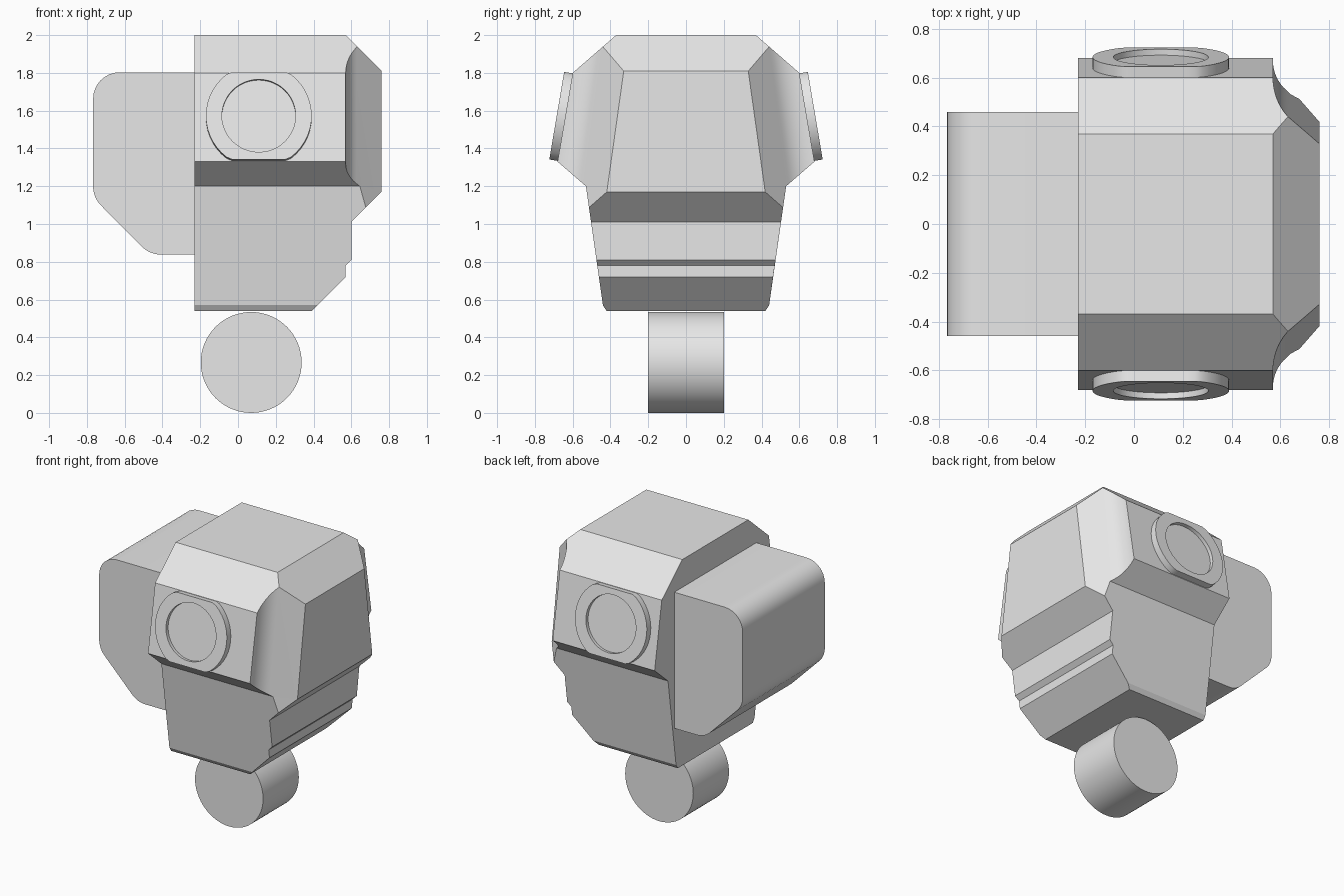
import bpy, bmesh, math
from mathutils import Matrix, Vector

cube = bpy.data.objects.get("Cube")
if cube:
    bpy.data.objects.remove(cube, do_unlink=True)

grey = bpy.data.materials.new("plain grey")
grey.use_nodes = True
grey.diffuse_color = (0.8, 0.8, 0.8, 1)
grey.node_tree.nodes["Principled BSDF"].inputs["Base Color"].default_value = (0.8, 0.8, 0.8, 1)


def prism(name, profile, start, end, place):
    """Extrude a 2D profile from start to end; place maps (a, b, depth) to a point."""
    bm = bmesh.new()
    rings = [[bm.verts.new(place(a, b, d)) for a, b in profile] for d in (start, end)]
    n = len(profile)
    for ring in rings:
        bm.faces.new(ring)
    for i in range(n):
        j = (i + 1) % n
        bm.faces.new((rings[0][i], rings[0][j], rings[1][j], rings[1][i]))
    bmesh.ops.recalc_face_normals(bm, faces=bm.faces)
    mesh = bpy.data.meshes.new(name)
    bm.to_mesh(mesh)
    bm.free()
    mesh.materials.append(grey)
    obj = bpy.data.objects.new(name, mesh)
    bpy.context.collection.objects.link(obj)
    return obj


def boolean(obj, cutter, operation):
    """Apply a boolean and remove the cutter."""
    mod = obj.modifiers.new("cut", 'BOOLEAN')
    mod.operation, mod.object, mod.solver = operation, cutter, 'EXACT'
    graph = bpy.context.evaluated_depsgraph_get()
    graph.update()
    mesh = bpy.data.meshes.new_from_object(obj.evaluated_get(graph))
    obj.modifiers.clear()
    obj.data = mesh
    bpy.data.objects.remove(cutter, do_unlink=True)


def smooth(obj):
    bpy.ops.object.select_all(action='DESELECT')
    obj.select_set(True)
    bpy.context.view_layer.objects.active = obj
    bpy.ops.object.shade_smooth_by_angle(angle=math.radians(25))


def circle(r, n, cx=0, cz=0):
    return [(cx + r * math.cos(2 * math.pi * i / n), cz + r * math.sin(2 * math.pi * i / n))
            for i in range(n)]


def rounded(corners, steps=8):
    """Round each (x, z, radius) corner of a polygon with an arc."""
    out = []
    for i, (x, z, r) in enumerate(corners):
        p = Vector((x, z))
        if r == 0:
            out.append((x, z))
            continue
        u = (Vector(corners[i - 1][:2]) - p).normalized()
        v = (Vector(corners[(i + 1) % len(corners)][:2]) - p).normalized()
        half = u.angle(v) / 2
        centre = p + (u + v).normalized() * r / math.sin(half)
        a = p + u * r / math.tan(half) - centre
        b = p + v * r / math.tan(half) - centre
        for k in range(steps + 1):
            out.append(tuple(centre + a.slerp(b, k / steps) * r / a.slerp(b, k / steps).length))
    return out


def along_y(a, b, d):
    return (a, d, b)


def along_x(a, b, d):
    return (d, a, b)


# Head: front outline intersected with the side outline
front = [(-.23, 2), (.57, 2), (.76, 1.81), (.76, 1.17), (.60, 1.01), (.60, .81),
         (.57, .78), (.57, .72), (.39, .54), (-.23, .54)]
half_side = [(.255, 2.1), (.60, 1.8), (.68, 1.33), (.53, 1.2), (.44, .57), (.38, .48)]
side = half_side + [(-y, z) for y, z in reversed(half_side)]
head = prism("head", front, -1, 1, along_y)
boolean(head, prism("side_cutter", side, -1, 1.2, along_x), 'INTERSECT')

# Scooped corner cuts that lean with the sides
LEAN = .14
scoop = rounded([(.57, 1.5, 0), (.57, .773, .193), (1, .343, 0), (1.2, .343, 0), (1.2, 1.5, 0)])
for s in (1, -1):
    cutter = prism("corner_cutter", scoop, .8, 2.3, lambda a, b, d: (a, s * (b - LEAN * d), d))
    boolean(head, cutter, 'DIFFERENCE')
smooth(head)

# Rounded pack behind the head
pack = rounded([(-.225, 1.803, 0), (-.767, 1.803, .14), (-.767, 1.14, .145),
                (-.467, .838, .145), (-.225, .838, 0)])
smooth(prism("back_pack", pack, -.46, .46, along_y))

# Neck drum
smooth(prism("neck_drum", circle(.267, 64, .07, .267), -.2, .2, along_y))

# Side discs with flattened top and bottom and a shallow recess
disc = [(x, max(-.235, min(.235, z))) for x, z in circle(.28, 48)]
for s, label in ((1, "back"), (-1, "front")):
    tilt = Matrix.Translation((.11, s * .64, 1.566)) @ Matrix.Rotation(s * .168, 4, 'X')

    def on_side(a, b, d):
        return tilt @ Vector((a, s * d, b))
    ear = prism(label + "_side_disc", disc, -.02, .045, on_side)
    boolean(ear, prism("recess_cutter", circle(.195, 48), .02, .2, on_side), 'DIFFERENCE')
    smooth(ear)
